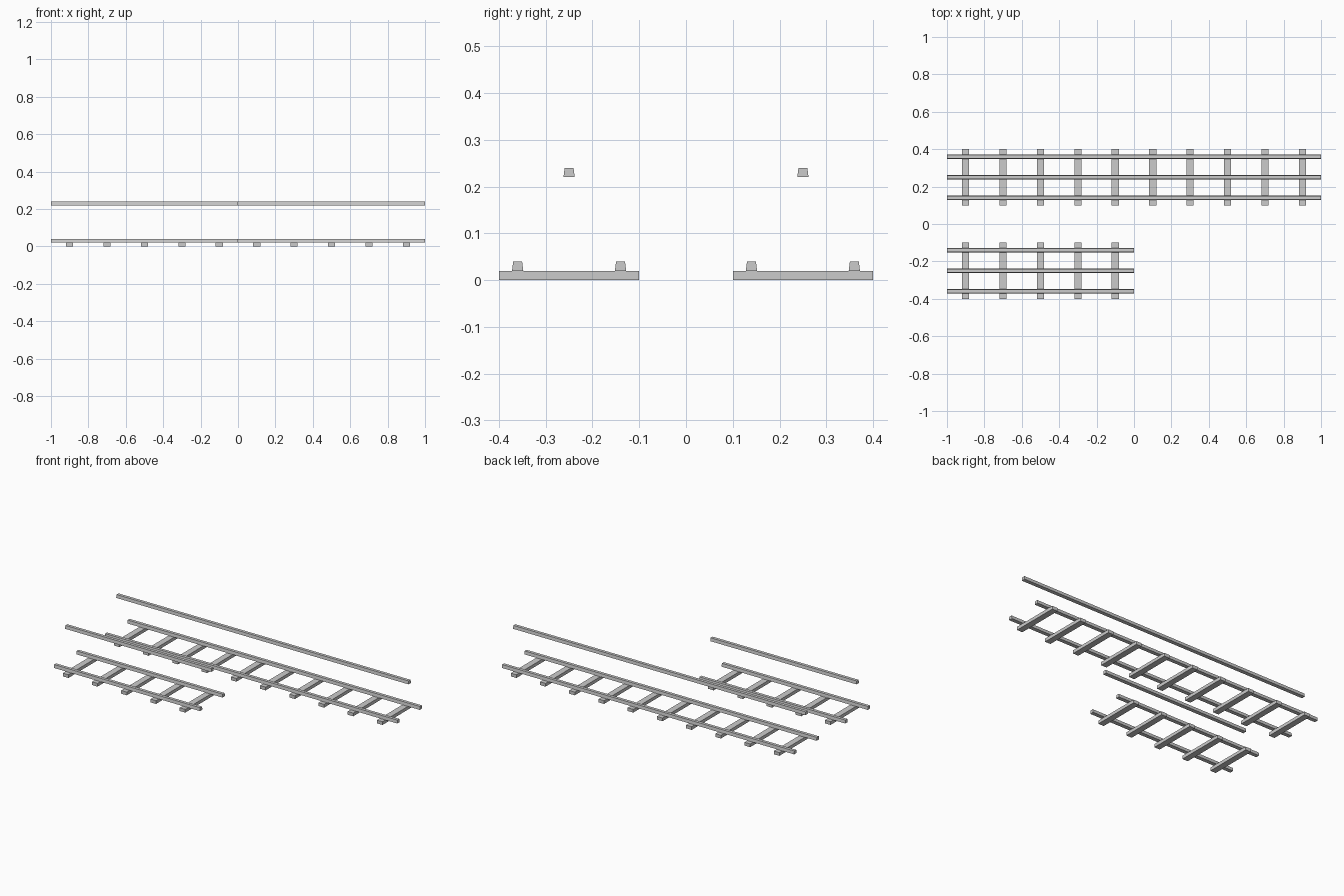
import bpy, bmesh

if "Cube" in bpy.data.objects:
    bpy.data.objects.remove(bpy.data.objects["Cube"])


def prism(name, profile, x0, x1):
    """Extrude a closed (y, z) profile along x."""
    bm = bmesh.new()
    face = bm.faces.new([bm.verts.new((x0, y, z)) for y, z in profile])
    ext = bmesh.ops.extrude_face_region(bm, geom=[face])
    moved = [v for v in ext["geom"] if isinstance(v, bmesh.types.BMVert)]
    bmesh.ops.translate(bm, verts=moved, vec=(x1 - x0, 0, 0))
    bmesh.ops.recalc_face_normals(bm, faces=bm.faces)
    mesh = bpy.data.meshes.new(name)
    bm.to_mesh(mesh)
    bm.free()
    obj = bpy.data.objects.new(name, mesh)
    bpy.context.collection.objects.link(obj)
    return obj


def rail(name, y, z, x0, x1):
    prism(name, [(y - 0.012, z), (y + 0.012, z),
                 (y + 0.0095, z + 0.02), (y - 0.0095, z + 0.02)], x0, x1)


def track(name, yc, x0, sections):
    x1 = x0 + sections * 0.2
    # Running rails and the raised overhead line
    rail(name + "_front_rail", yc - 0.11, 0.02, x0, x1)
    rail(name + "_back_rail", yc + 0.11, 0.02, x0, x1)
    rail(name + "_overhead_line", yc, 0.22, x0, x1)
    # Cross sleepers
    for i in range(sections):
        x = x0 + 0.1 + i * 0.2
        prism(f"{name}_sleeper_{i + 1}",
              [(yc - 0.15, 0), (yc + 0.15, 0), (yc + 0.15, 0.02), (yc - 0.15, 0.02)],
              x - 0.019, x + 0.019)


track("long_track", 0.25, -1.0, 10)
track("short_track", -0.25, -1.0, 5)
